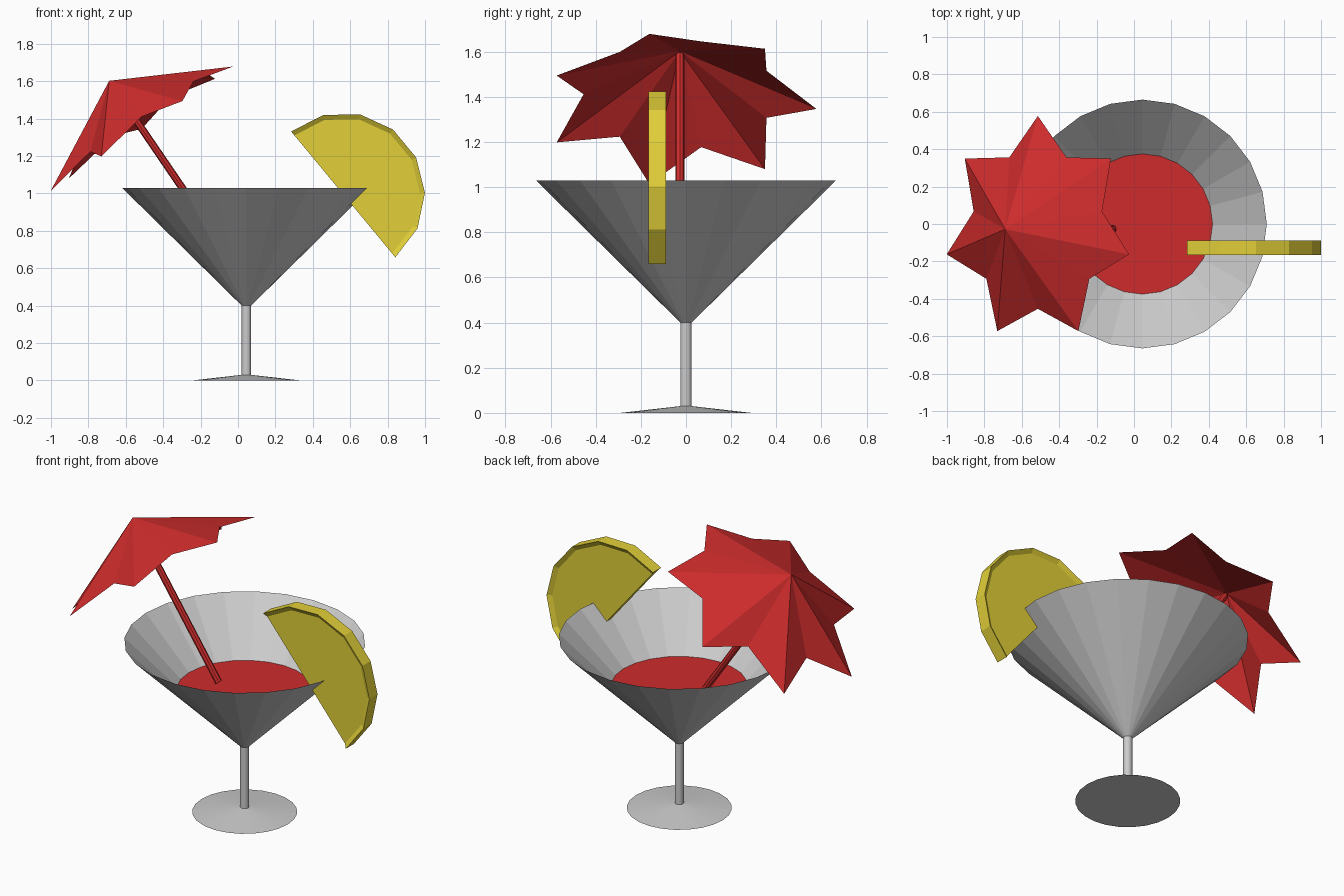
import bpy, bmesh
from math import sin, cos, pi, radians
from mathutils import Vector

if "Cube" in bpy.data.objects:
    bpy.data.objects.remove(bpy.data.objects["Cube"])

CX = 0.045      # glass axis
SIDES = 24


def material(name, rgb):
    m = bpy.data.materials.new(name)
    m.diffuse_color = (*rgb, 1)
    m.use_nodes = True
    m.node_tree.nodes["Principled BSDF"].inputs["Base Color"].default_value = m.diffuse_color
    return m


RED = material("red", (0.62, 0.025, 0.025))
YELLOW = material("yellow", (0.76, 0.63, 0.04))


def finish(name, bm, mat=None, recalc=True):
    if recalc:
        bmesh.ops.recalc_face_normals(bm, faces=bm.faces)
    me = bpy.data.meshes.new(name)
    bm.to_mesh(me)
    bm.free()
    ob = bpy.data.objects.new(name, me)
    bpy.context.collection.objects.link(ob)
    if mat:
        me.materials.append(mat)
    return ob


def lathe(name, profile, cap_bottom=False, mat=None):
    """Revolve (radius, z) points around the glass axis."""
    bm = bmesh.new()
    rings = [[bm.verts.new((CX + r * cos(2 * pi * i / SIDES), r * sin(2 * pi * i / SIDES), z))
              for i in range(SIDES)] for r, z in profile]
    for a, b in zip(rings, rings[1:]):
        for i in range(SIDES):
            j = (i + 1) % SIDES
            bm.faces.new((a[i], a[j], b[j], b[i]))
    if cap_bottom:
        bm.faces.new(rings[0][::-1] if len(rings) > 1 else rings[0])
    return finish(name, bm, mat, recalc=False)


# Glass: foot, stem and open thin bowl
lathe("glass", [(0.29, 0), (0.025, 0.03), (0.025, 0.4), (0.665, 1.03)], cap_bottom=True)

# Drink surface
lathe("drink", [(0.375, 0.745)], cap_bottom=True, mat=RED)


# Citrus slice: half disc with dished faces, hooked over the rim
def citrus_slice():
    bm = bmesh.new()
    centre = Vector((0.5625, -0.127, 0.995))
    start, segs = radians(-50.4), 7

    def arc(r, y):
        return [bm.verts.new(centre + Vector((r * cos(start + pi * i / segs), y,
                                              r * sin(start + pi * i / segs))))
                for i in range(segs + 1)]

    rows = [arc(0.41, -0.022), arc(0.437, -0.039), arc(0.437, 0.039), arc(0.41, 0.022)]
    for a, b in zip(rows, rows[1:]):
        for i in range(segs):
            bm.faces.new((a[i], a[i + 1], b[i + 1], b[i]))
    bm.faces.new(rows[0])
    bm.faces.new(rows[3])
    # straight cut side
    bm.faces.new([r[0] for r in rows] + [r[-1] for r in reversed(rows)])
    return finish("citrus_slice", bm, YELLOW)


citrus_slice()

# Umbrella: tilted seven-pointed canopy
TILT = radians(34.3)
hub = Vector((-0.514, -0.0275, 1.346))
across = Vector((cos(TILT), 0, sin(TILT)))
axis = Vector((-sin(TILT), 0, cos(TILT)))
apex = hub + axis * 0.31

bm = bmesh.new()
top = bm.verts.new(apex)
rim = []
for i in range(14):
    a = pi / 2 + 2 * pi * i / 14
    r, lift = (0.605, 0) if i % 2 == 0 else (0.426, 0.065)
    rim.append(bm.verts.new(hub + across * r * cos(a) + Vector((0, r * sin(a), lift))))
for i in range(14):
    bm.faces.new((top, rim[i], rim[(i + 1) % 14]))
finish("umbrella_canopy", bm, RED, recalc=False)

# Umbrella stick, resting in the drink
end = apex - axis * ((apex.z - 0.755) / axis.z)
start = apex - axis * 0.02
bpy.ops.mesh.primitive_cylinder_add(vertices=8, radius=0.02, depth=(start - end).length,
                                    location=(start + end) / 2, rotation=(0, -TILT, 0))
stick = bpy.context.object
stick.name = "umbrella_stick"
stick.data.materials.append(RED)
